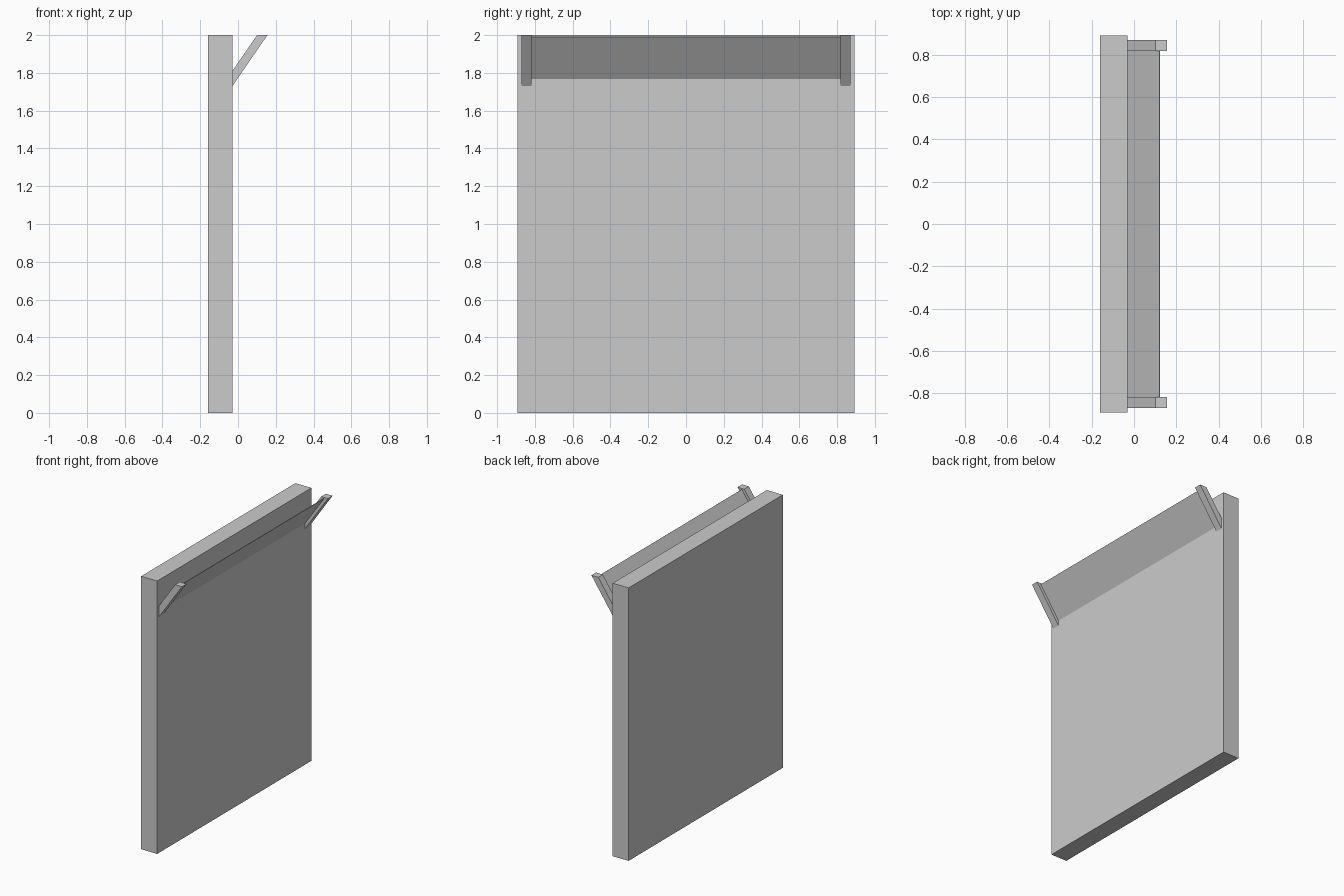
import bpy, bmesh

if "Cube" in bpy.data.objects:
    bpy.data.objects.remove(bpy.data.objects["Cube"])


def extrude_profile(name, profile, y0, y1):
    """Closed prism: an x-z profile extruded along y."""
    bm = bmesh.new()
    face = bm.faces.new([bm.verts.new((x, y0, z)) for x, z in profile])
    ext = bmesh.ops.extrude_face_region(bm, geom=[face])
    verts = [g for g in ext["geom"] if isinstance(g, bmesh.types.BMVert)]
    bmesh.ops.translate(bm, verts=verts, vec=(0, y1 - y0, 0))
    bmesh.ops.recalc_face_normals(bm, faces=bm.faces)
    mesh = bpy.data.meshes.new(name)
    bm.to_mesh(mesh)
    bm.free()
    obj = bpy.data.objects.new(name, mesh)
    bpy.context.collection.objects.link(obj)
    return obj


# Main upright wall slab
extrude_profile("wall", [(-0.16, 0), (-0.03, 0), (-0.03, 2), (-0.16, 2)], -0.893, 0.893)

# Slanted end brackets, cut flush with the wall and its top
bracket = [(-0.03, 1.73), (0.156, 2.0), (0.101, 2.0), (-0.03, 1.81)]
for side, y in (("left", -0.872), ("right", 0.819)):
    extrude_profile(f"{side}_bracket", bracket, y, y + 0.053)

# Thin sloping panel between the brackets
panel = [(-0.03, 1.768), (0.124, 1.991), (0.121, 1.993), (-0.03, 1.774)]
extrude_profile("sloping_panel", panel, -0.82, 0.82)
